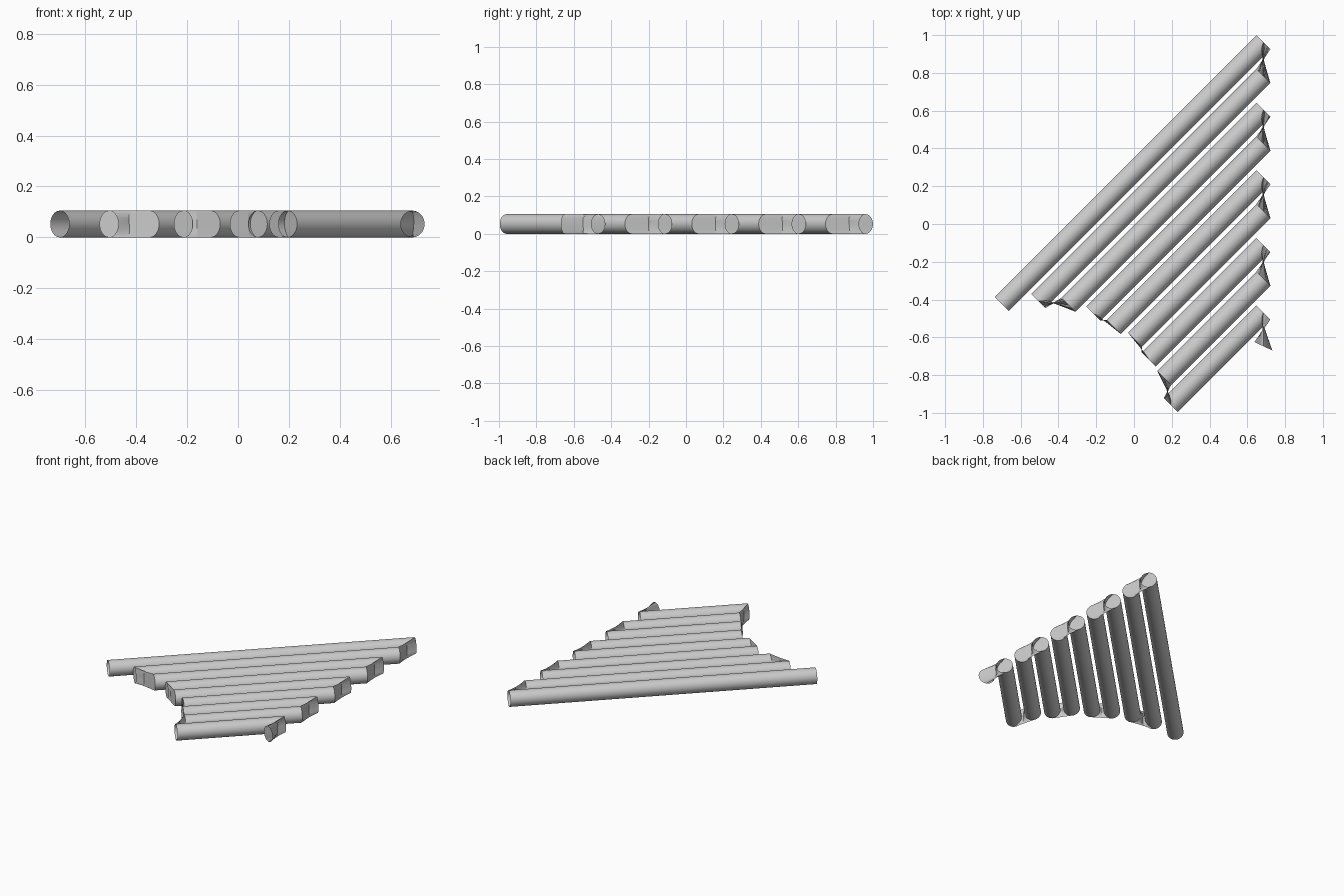
import bpy, bmesh, math
from mathutils import Vector

cube = bpy.data.objects.get("Cube")
if cube:
    bpy.data.objects.remove(cube)

RADIUS = 0.0525
SIDES = 32
PITCH = 0.1788      # spacing of neighbouring runs along y
RIGHT_X = 0.685     # every run ends here
OFFSET = 0.277      # y - x of the first run
LEFT_X = [-0.70, -0.507, -0.347, -0.215, -0.107, 0.005, 0.078, 0.16, 0.195]

# Serpentine path: (centre, heading) of each pipe section
sections = []
for k, left in enumerate(LEFT_X):
    shift = OFFSET - PITCH * k
    ends = [Vector((x, x + shift, RADIUS)) for x in (left, RIGHT_X)]
    heading = math.radians(45)
    if k % 2:
        ends.reverse()
        heading += math.pi
    sections += [(p, heading) for p in ends]
# Short open stub after the last run
stub = Vector((RIGHT_X, RIGHT_X + OFFSET - PITCH * len(LEFT_X), RADIUS))
sections.append((stub, math.radians(245)))

# Sweep a circle through the sections; turns pinch as the heading reverses
bm = bmesh.new()
rings = []
for centre, heading in sections:
    side = Vector((math.sin(heading), -math.cos(heading), 0))
    ring = []
    for i in range(SIDES):
        a = math.tau * i / SIDES
        offset = side * math.cos(a) + Vector((0, 0, math.sin(a)))
        ring.append(bm.verts.new(centre + offset * RADIUS))
    rings.append(ring)
for a, b in zip(rings, rings[1:]):
    for i in range(SIDES):
        j = (i + 1) % SIDES
        bm.faces.new((a[i], a[j], b[j], b[i]))

mesh = bpy.data.meshes.new("serpentine_pipe")
bm.to_mesh(mesh)
bm.free()
pipe = bpy.data.objects.new("serpentine_pipe", mesh)
bpy.context.collection.objects.link(pipe)

# Plain grey finish
grey = bpy.data.materials.new("light_grey")
grey.use_nodes = True
colour = (0.6, 0.6, 0.6, 1)
grey.diffuse_color = colour
grey.node_tree.nodes["Principled BSDF"].inputs["Base Color"].default_value = colour
mesh.materials.append(grey)

bpy.ops.object.select_all(action="DESELECT")
pipe.select_set(True)
bpy.context.view_layer.objects.active = pipe
bpy.ops.object.shade_smooth_by_angle(angle=math.radians(30))
